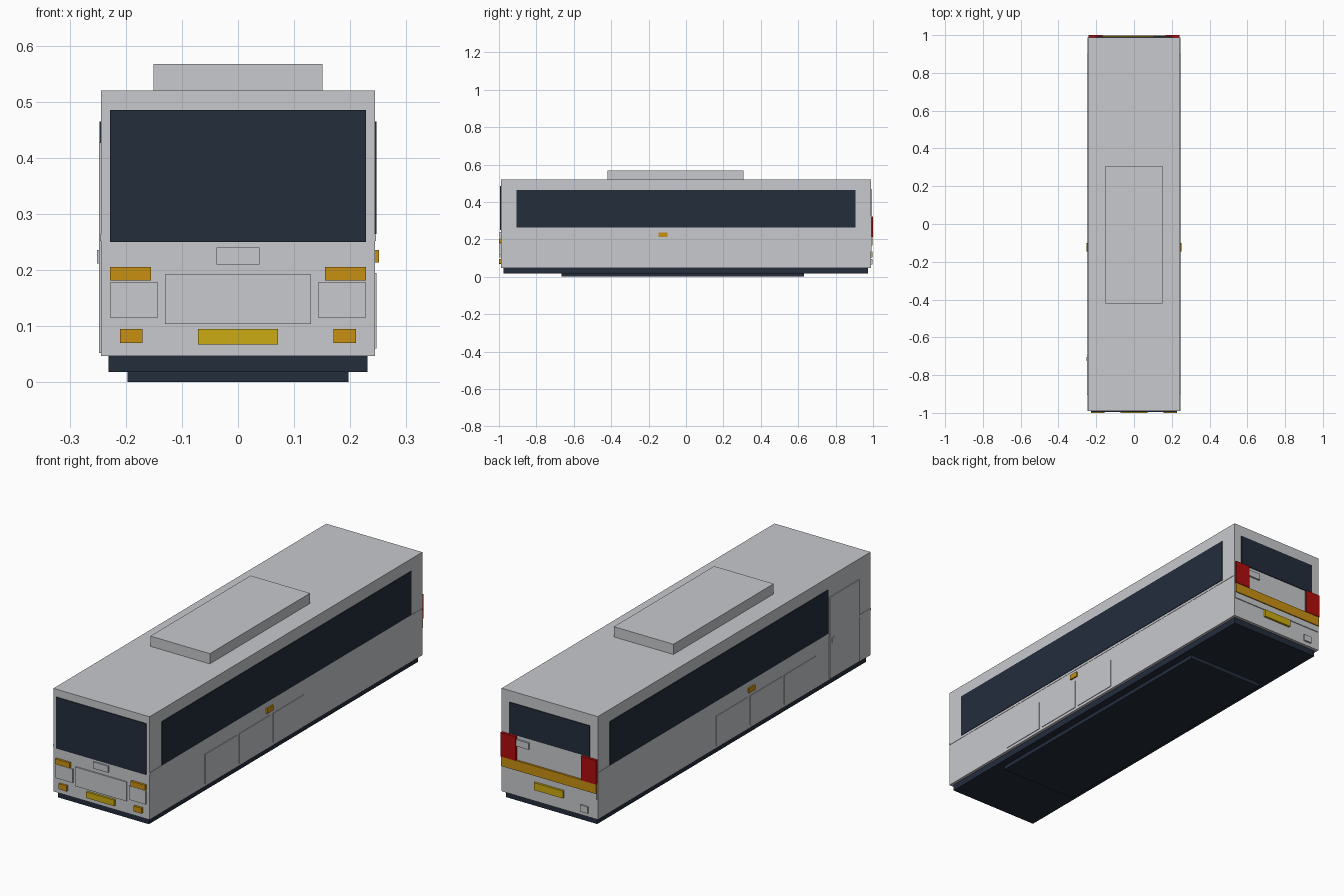
import bpy

cube = bpy.data.objects.get("Cube")
if cube:
    bpy.data.objects.remove(cube, do_unlink=True)


def material(name, r, g, b):
    m = bpy.data.materials.new(name)
    m.use_nodes = True
    m.diffuse_color = (r, g, b, 1)
    m.node_tree.nodes["Principled BSDF"].inputs["Base Color"].default_value = (r, g, b, 1)
    return m


GREY = material("light grey paint", 0.58, 0.585, 0.61)
DARK = material("dark navy glass", 0.016, 0.026, 0.044)
AMBER = material("amber lamp", 0.58, 0.28, 0.006)
YELLOW = material("yellow plate", 0.6, 0.41, 0.006)
RED = material("red lamp", 0.43, 0.004, 0.004)

HALF, FRONT, BACK = 0.244, -0.99, 0.988   # body faces
FLOOR, ROOF = 0.047, 0.52
SINK = 0.004                              # how far fittings sit into the body


def box(name, mat, x, y, z):
    """Box from its (low, high) range on each axis."""
    bpy.ops.mesh.primitive_cube_add(size=1, location=[(a + b) / 2 for a, b in (x, y, z)])
    ob = bpy.context.object
    ob.name = name
    ob.data.name = name
    ob.scale = [b - a for a, b in (x, y, z)]
    bpy.ops.object.transform_apply(location=False, rotation=False, scale=True)
    ob.data.materials.append(mat)
    return ob


def front(name, mat, x, z, out=0.006):
    box(name, mat, x, (FRONT - out, FRONT + SINK), z)


def back(name, mat, x, z, out=0.006):
    box(name, mat, x, (BACK - SINK, BACK + out), z)


def side(name, mat, s, y, z, out=0.003):
    x = sorted((s * (HALF - SINK), s * (HALF + out)))
    box(name, mat, x, y, z)


def pair(place, name, mat, x, z, out=0.006):
    place("left_" + name, mat, x, z, out)
    place("right_" + name, mat, (-x[1], -x[0]), z, out)


# Main volumes
box("body", GREY, (-HALF, HALF), (FRONT, BACK), (FLOOR, ROOF))
box("roof_unit", GREY, (-0.151, 0.151), (-0.42, 0.307), (ROOF - SINK, 0.567))
box("chassis", DARK, (-0.231, 0.231), (-0.976, 0.974), (0.018, FLOOR + SINK))
box("underfloor", DARK, (-0.197, 0.197), (-0.665, 0.632), (0, 0.022))

# Front face
front("windscreen", DARK, (-0.228, 0.228), (0.25, 0.485), 0.004)
front("front_badge_panel", GREY, (-0.038, 0.038), (0.21, 0.24))
front("front_grille_panel", GREY, (-0.13, 0.13), (0.104, 0.192))
front("front_plate", YELLOW, (-0.071, 0.071), (0.067, 0.095), 0.01)
pair(front, "headlamp_panel", GREY, (0.143, 0.228), (0.115, 0.178))
pair(front, "turn_lamp", AMBER, (0.155, 0.228), (0.181, 0.205), 0.01)
pair(front, "fog_lamp", AMBER, (0.17, 0.21), (0.07, 0.095), 0.01)

# Rear face
back("rear_window", DARK, (-0.205, 0.205), (0.325, 0.468), 0.004)
back("rear_amber_band", AMBER, (-0.241, 0.241), (0.167, 0.212), 0.009)
back("rear_trim", GREY, (-0.241, 0.241), (0.138, 0.167), 0.004)
back("rear_plate", YELLOW, (-0.073, 0.073), (0.102, 0.136), 0.01)
back("rear_handle", GREY, (0.102, 0.165), (0.278, 0.308), 0.008)
back("rear_socket", GREY, (-0.198, -0.158), (0.065, 0.095), 0.008)
pair(back, "tail_lamp", RED, (0.166, 0.242), (0.212, 0.322), 0.012)

# Both sides: glazing, waist trim, lower hatches and marker lamp
for s, label, start in ((1, "left", -0.905), (-1, "right", -0.68)):
    side(label + "_window_band", DARK, s, (start, 0.905), (0.264, 0.465))
    side(label + "_waist_trim", GREY, s, (FRONT, BACK), (0.252, 0.263), 0.0015)
    for i in range(3):
        y = -0.59 + 0.247 * i
        side(f"{label}_hatch_{i + 1}", GREY, s, (y, y + 0.227), (0.06, 0.195))
    side(label + "_marker_lamp", AMBER, s, (-0.146, -0.1), (0.213, 0.236), 0.007)

# Passenger door on the right side
side("door", GREY, -1, (-0.905, -0.69), (0.052, 0.427), 0.004)
side("door_handle", GREY, -1, (-0.725, -0.705), (0.212, 0.236), 0.007)
